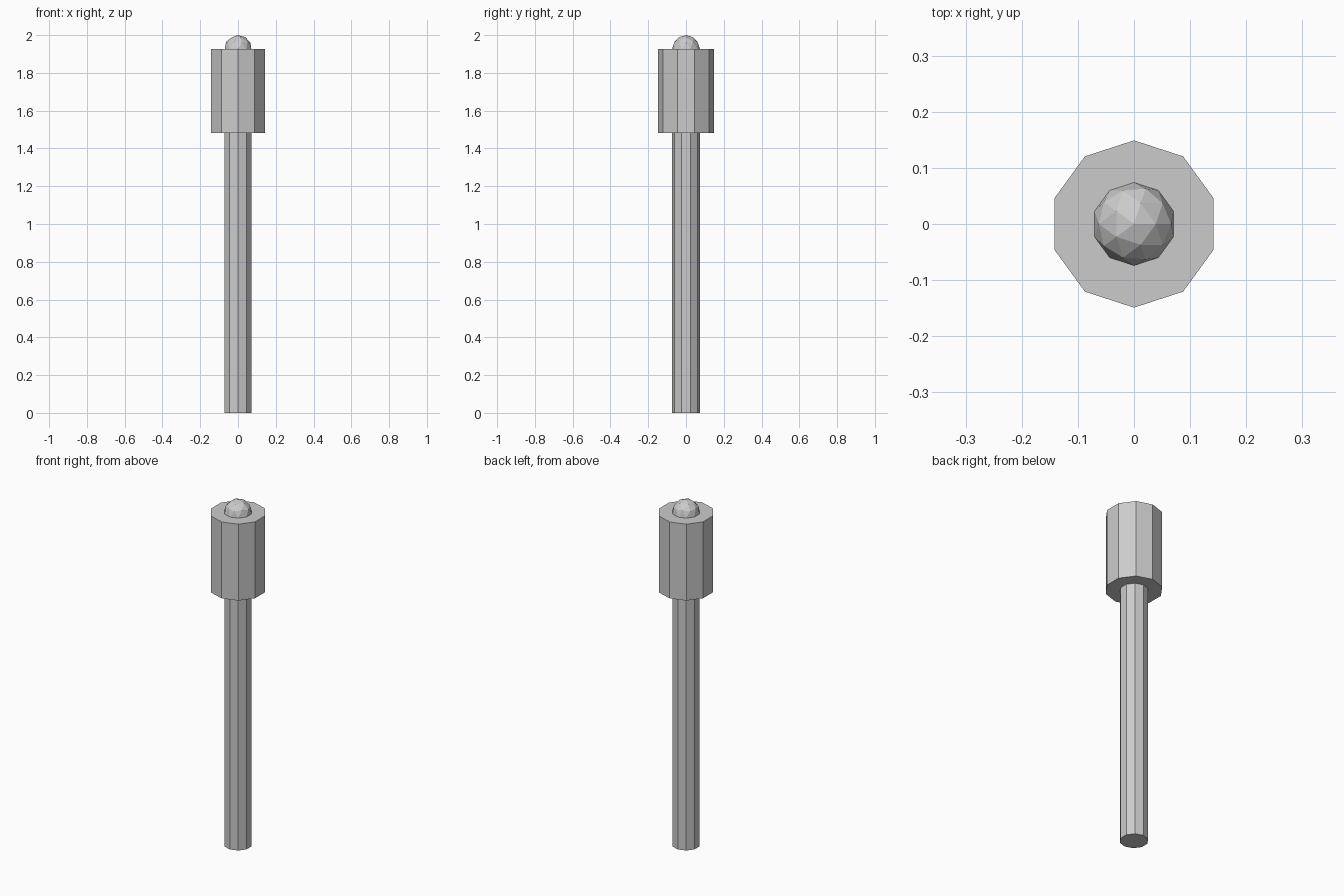
import bpy

if "Cube" in bpy.data.objects:
    bpy.data.objects.remove(bpy.data.objects["Cube"])

SIDES = 10
HEAD_BOTTOM, HEAD_TOP = 1.483, 1.926


def prism(name, radius, z0, z1):
    bpy.ops.mesh.primitive_cylinder_add(
        vertices=SIDES, radius=radius, depth=z1 - z0, location=(0, 0, (z0 + z1) / 2))
    bpy.context.object.name = name


# Long ten-sided shaft and wider head
prism("shaft", 0.0745, 0, HEAD_BOTTOM)
prism("head", 0.149, HEAD_BOTTOM, HEAD_TOP)

# Faceted knob half sunk into the head
bpy.ops.mesh.primitive_ico_sphere_add(
    subdivisions=2, radius=2 - HEAD_TOP, location=(0, 0, HEAD_TOP))
bpy.context.object.name = "knob"
